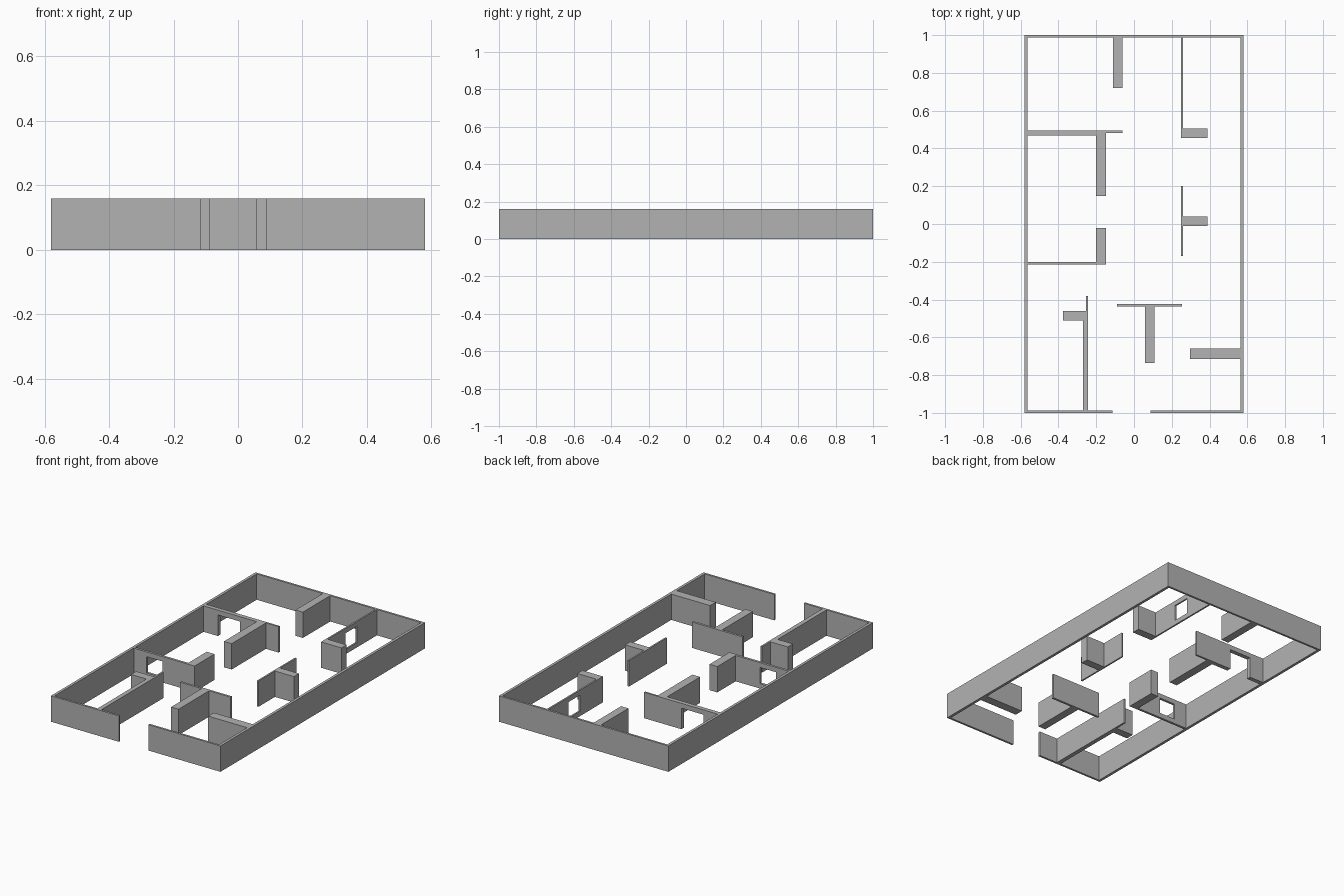
import bpy
import bmesh

HEIGHT = 0.16

old = bpy.data.objects.get("Cube")
if old:
    bpy.data.objects.remove(old, do_unlink=True)

# One plain plaster grey for every wall
grey = bpy.data.materials.new("plaster_grey")
grey.use_nodes = True
colour = (0.45, 0.45, 0.45, 1.0)
grey.diffuse_color = colour
grey.node_tree.nodes["Principled BSDF"].inputs["Base Color"].default_value = colour


def extrude_plan(name, outline, z0=0.0, z1=HEIGHT):
    """Raise a floor-plan outline into a flat-faced solid."""
    bm = bmesh.new()
    base = bm.faces.new([bm.verts.new((x, y, z0)) for x, y in outline])
    top = bmesh.ops.extrude_face_region(bm, geom=[base])["geom"]
    verts = [v for v in top if isinstance(v, bmesh.types.BMVert)]
    bmesh.ops.translate(bm, verts=verts, vec=(0, 0, z1 - z0))
    bmesh.ops.recalc_face_normals(bm, faces=bm.faces)
    mesh = bpy.data.meshes.new(name)
    bm.to_mesh(mesh)
    bm.free()
    mesh.materials.append(grey)
    obj = bpy.data.objects.new(name, mesh)
    bpy.context.collection.objects.link(obj)
    return obj


def block(name, x0, x1, y0, y1, z0=0.0, z1=HEIGHT):
    return extrude_plan(name, [(x0, y0), (x1, y0), (x1, y1), (x0, y1)], z0, z1)


def cut_opening(wall, *box):
    """Cut a box-shaped opening through a wall and bake the result."""
    cutter = block("opening_cutter", *box)
    cutter.hide_render = True
    mod = wall.modifiers.new("opening", "BOOLEAN")
    mod.operation = "DIFFERENCE"
    mod.solver = "EXACT"
    mod.object = cutter
    graph = bpy.context.evaluated_depsgraph_get()
    baked = bpy.data.meshes.new_from_object(wall.evaluated_get(graph))
    wall.modifiers.clear()
    wall.data = baked
    bpy.data.objects.remove(cutter, do_unlink=True)


# Outer wall: one run around the plan with an entrance gap at the front
W, D = 0.58, 1.0
IX, IY = 0.563, 0.987
extrude_plan("outer_wall", [
    (-0.115, -D), (-0.115, -IY), (-IX, -IY), (-IX, IY), (IX, IY), (IX, -IY),
    (0.087, -IY), (0.087, -D), (W, -D), (W, D), (-W, D), (-W, -D)])

# Back rooms
block("back_closet_wall", -0.11, -0.06, 0.72, IY)
back_left = block("back_left_partition", 0.25, 0.26, 0.455, IY)
block("back_left_closet", 0.26, 0.39, 0.455, 0.505)

# Right-hand room: thick wall thinning past the closet, with a doorway
back_right = extrude_plan("back_right_partition", [
    (-IX, 0.468), (-0.2, 0.468), (-0.2, 0.483), (-0.06, 0.483),
    (-0.06, 0.495), (-IX, 0.495)])
block("upper_right_closet", -0.2, -0.147, 0.148, 0.483)
middle_right = block("middle_right_partition", -IX, -0.2, -0.215, -0.2)
block("lower_right_closet", -0.2, -0.147, -0.215, -0.02)

# Left-hand middle wall
block("middle_left_partition", 0.25, 0.26, -0.17, 0.2)
block("middle_left_closet", 0.26, 0.39, -0.01, 0.04)

# Front rooms
extrude_plan("front_right_partition", [
    (-0.27, -IY), (-0.243, -IY), (-0.243, -0.38), (-0.255, -0.38),
    (-0.255, -0.51), (-0.27, -0.51)])
block("front_right_closet", -0.375, -0.255, -0.51, -0.46)
block("hall_screen_wall", -0.09, 0.255, -0.437, -0.423)
block("hall_closet", 0.057, 0.108, -0.735, -0.437)
block("front_left_closet", 0.297, IX, -0.715, -0.66)

# Doorway and window openings
cut_opening(back_right, -0.465, -0.315, 0.4, 0.6, -0.1, 0.13)
cut_opening(middle_right, -0.475, -0.365, -0.3, -0.1, 0.03, 0.13)
cut_opening(back_left, 0.2, 0.3, 0.68, 0.79, 0.03, 0.13)
